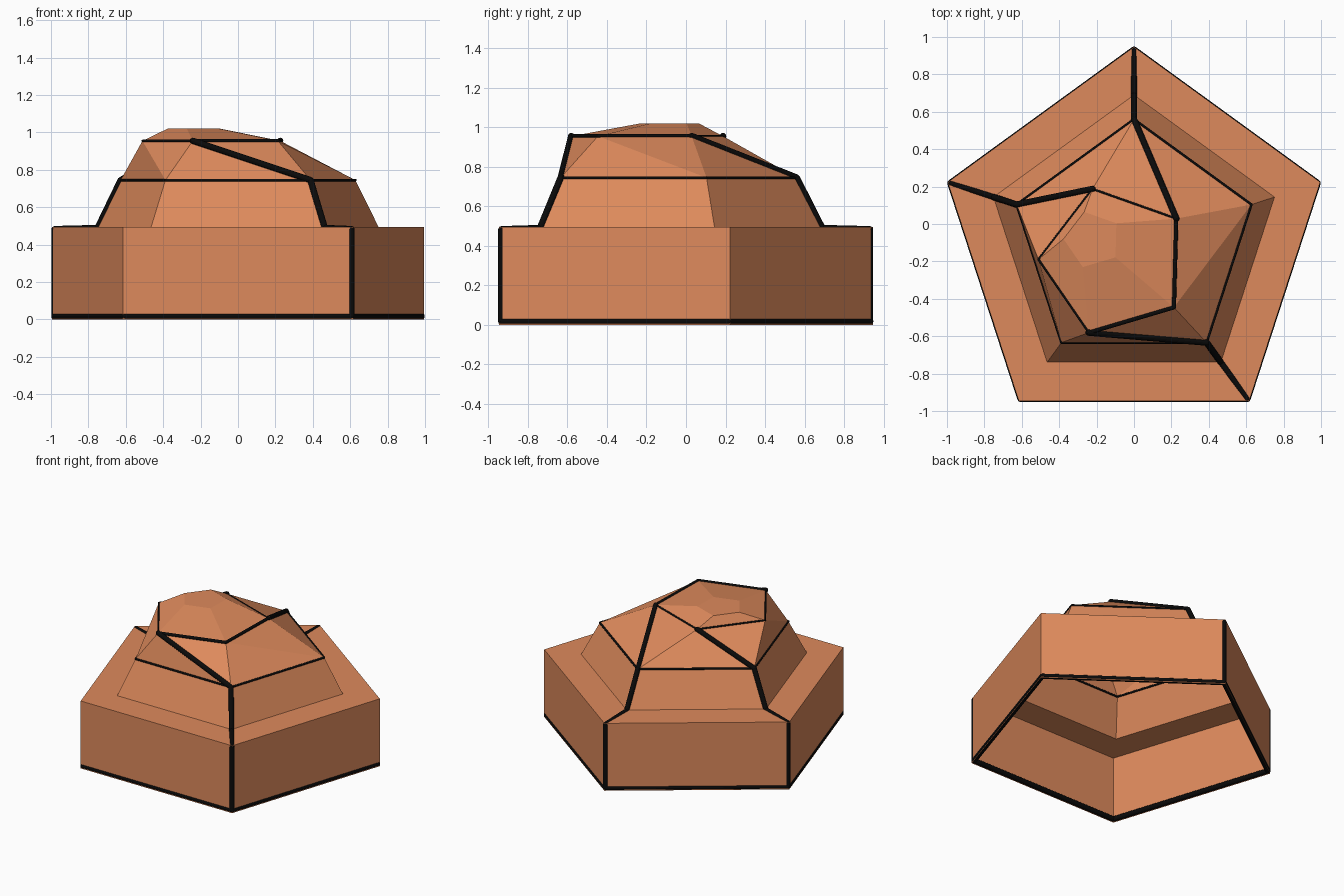
import bpy, bmesh, math
from mathutils import Vector

cube = bpy.data.objects.get("Cube")
if cube:
    bpy.data.objects.remove(cube, do_unlink=True)


def make_material(name, color):
    mat = bpy.data.materials.new(name)
    mat.use_nodes = True
    mat.diffuse_color = color
    bsdf = next(n for n in mat.node_tree.nodes if n.type == 'BSDF_PRINCIPLED')
    bsdf.inputs["Base Color"].default_value = color
    bsdf.inputs["Roughness"].default_value = 0.9
    return mat


CLAY = make_material("clay_orange", (0.73, 0.255, 0.107, 1))
BLACK = make_material("seam_black", (0.003, 0.003, 0.003, 1))


def pentagon(radius, z, cx=0.0, cy=-0.1, turn=90.0):
    """Five corners, counter-clockwise, the first one at the angle turn."""
    angles = [math.radians(turn + 72 * i) for i in range(5)]
    return [Vector((cx + radius * math.cos(a), cy + radius * math.sin(a), z)) for a in angles]


def finish(bm, name, mat):
    mesh = bpy.data.meshes.new(name)
    bm.to_mesh(mesh)
    bm.free()
    mesh.materials.append(mat)
    obj = bpy.data.objects.new(name, mesh)
    bpy.context.collection.objects.link(obj)
    return obj


def piping(name, points, radius, closed=False):
    """Round cord along straight segments, with ball joints at the corners."""
    bm = bmesh.new()
    ends = points[1:] + points[:1] if closed else points[1:]
    for a, b in zip(points, ends):
        turn = (b - a).to_track_quat('Z', 'Y').to_matrix().to_4x4()
        turn.translation = (a + b) / 2
        bmesh.ops.create_cone(bm, segments=12, radius1=radius, radius2=radius,
                              depth=(b - a).length, matrix=turn)
    for p in points:
        ball = bmesh.ops.create_icosphere(bm, subdivisions=2, radius=radius)
        bmesh.ops.translate(bm, verts=ball["verts"], vec=p)
    return finish(bm, name, BLACK)


# Cross-sections from the open base to the small flat top
base = pentagon(1.047, 0.0)
ledge_outer = pentagon(1.047, 0.495)
ledge_inner = pentagon(0.79, 0.495)
shoulder = pentagon(0.66, 0.745)
crown = pentagon(0.404, 0.955, -0.107, -0.2, 34.5)
top = pentagon(0.155, 1.02, -0.222, -0.084, 34.5)

# Shell: open underneath, twisted between shoulder and crown
bm = bmesh.new()
rings = [[bm.verts.new(p) for p in ring]
         for ring in (base, ledge_outer, ledge_inner, shoulder, crown, top)]
for level, (low, high) in enumerate(zip(rings, rings[1:])):
    for i in range(5):
        j = (i + 1) % 5
        if level == 3:
            bm.faces.new((low[i], low[j], high[j]))
            bm.faces.new((low[i], high[j], high[i]))
        else:
            bm.faces.new((low[i], low[j], high[j], high[i]))
bm.faces.new(rings[-1])
finish(bm, "faceted_shell", CLAY)

# Thick cord round the bottom rim
piping("bottom_rim", pentagon(1.031, 0.018), 0.018, closed=True)

# Three seams that climb from the rim to the crown
foot = pentagon(1.031, 0.018)
step = pentagon(1.031, 0.483)
for i, side in ((0, "back"), (1, "right"), (3, "front_left")):
    piping(side + "_seam", [foot[i], step[i], ledge_inner[i] - Vector((0, 0, 0.006)),
                            shoulder[i], crown[i]], 0.017)

# Thin cords round the shoulder and crown, heavier on two crown edges
piping("shoulder_line", shoulder, 0.007, closed=True)
piping("crown_line", crown, 0.006, closed=True)
piping("crown_heavy_line", [crown[0], crown[4], crown[3]], 0.011)
